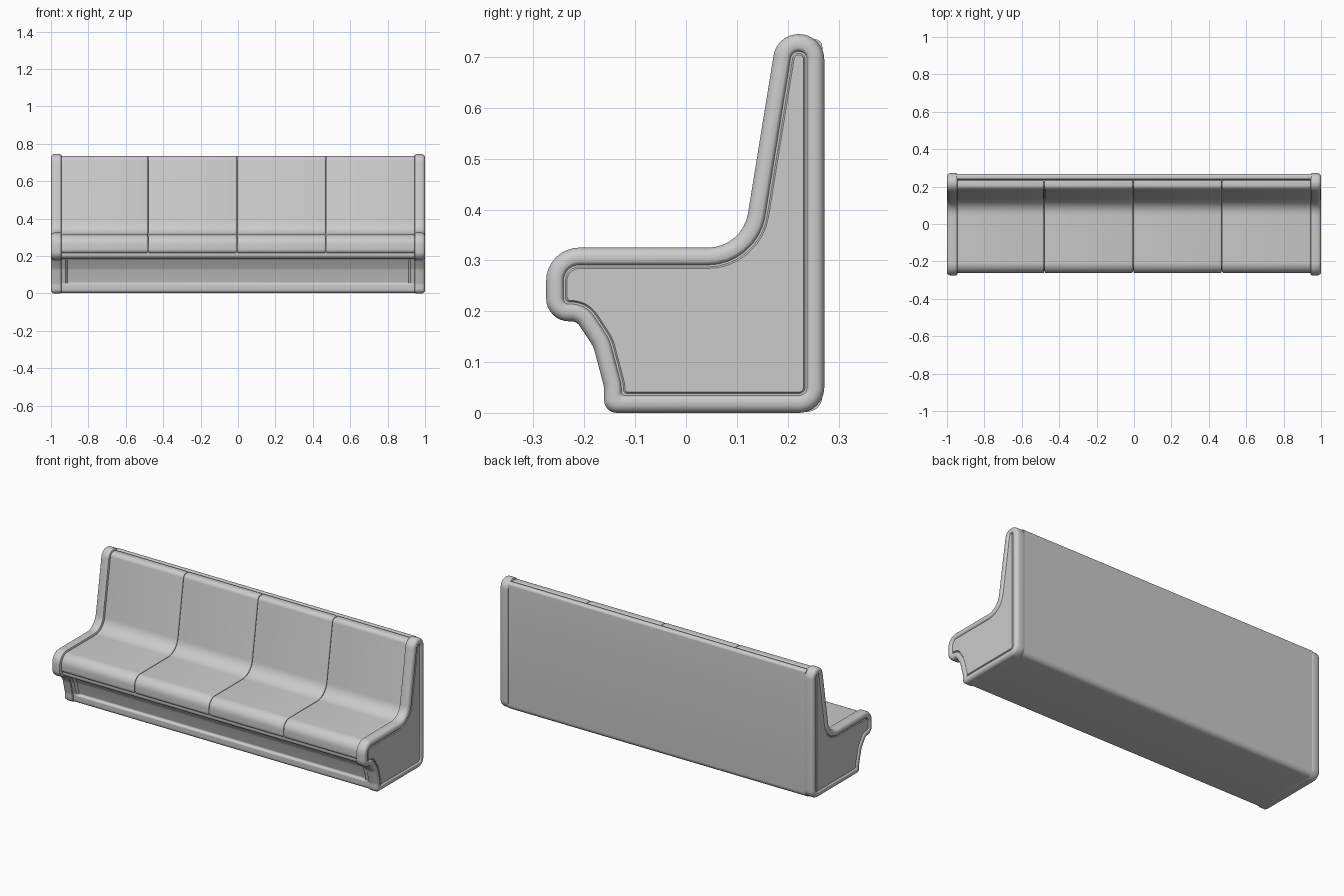
import bpy, bmesh, math
from mathutils import Vector

if "Cube" in bpy.data.objects:
    bpy.data.objects.remove(bpy.data.objects["Cube"], do_unlink=True)

STEPS = 8


def rounded(corners, inset=0.0):
    """Round every (y, z, radius) corner of a counterclockwise outline after insetting it."""
    n = len(corners)
    src = [Vector(c[:2]) for c in corners]
    dirs = [(src[(i + 1) % n] - src[i]).normalized() for i in range(n)]
    pts, tans, turns = [], [], []
    for i in range(n):
        a, b = dirs[i - 1], dirs[i]
        na, nb = Vector((-a.y, a.x)), Vector((-b.y, b.x))
        pts.append(src[i] + (na + nb) * inset / (1 + na.dot(nb)))
        turn = math.atan2(a.x * b.y - a.y * b.x, a.dot(b))
        r = corners[i][2]
        r = max(r - inset, min(r, 0.008)) if turn > 0 else r + inset
        turns.append(turn)
        tans.append(r * math.tan(abs(turn) / 2))
    out = []
    for i in range(n):
        j = (i + 1) % n
        before, after = (pts[i] - pts[i - 1]).length, (pts[j] - pts[i]).length
        t = tans[i] * min(1, before / max(tans[i] + tans[i - 1], 1e-6),
                          after / max(tans[i] + tans[j], 1e-6))
        p, c, q = pts[i] - dirs[i - 1] * t, pts[i], pts[i] + dirs[i] * t
        w = math.cos(turns[i] / 2)
        for k in range(STEPS + 1):
            u = k / STEPS
            f, g, h = (1 - u) ** 2, 2 * u * (1 - u) * w, u * u
            out.append((p * f + c * g + q * h) / (f + g + h))
    return out


def loft(name, rings):
    """Skin a closed body through (corners, inset, x) rings."""
    bm = bmesh.new()
    loops = [[bm.verts.new((x, p.x, p.y)) for p in rounded(corners, inset)]
             for corners, inset, x in rings]
    n = len(loops[0])
    for a, b in zip(loops, loops[1:]):
        for i in range(n):
            j = (i + 1) % n
            bm.faces.new((a[i], a[j], b[j], b[i]))
    bm.faces.new(loops[0])
    bm.faces.new(loops[-1])
    bmesh.ops.remove_doubles(bm, verts=bm.verts, dist=0.0001)
    bmesh.ops.recalc_face_normals(bm, faces=bm.faces)
    mesh = bpy.data.meshes.new(name)
    bm.to_mesh(mesh)
    bm.free()
    obj = bpy.data.objects.new(name, mesh)
    bpy.context.collection.objects.link(obj)
    bpy.ops.object.select_all(action='DESELECT')
    obj.select_set(True)
    bpy.context.view_layer.objects.active = obj
    bpy.ops.object.shade_smooth_by_angle(angle=math.radians(40))
    return obj


# End panels: rounded rim and a grooved outer face
end_outline = [
    (0.272, 0.0, 0.05), (0.272, 0.745, 0.05), (0.179, 0.745, 0.05),
    (0.111, 0.325, 0.08), (-0.275, 0.325, 0.065), (-0.275, 0.18, 0.045),
    (-0.215, 0.18, 0.02), (-0.182, 0.13, 0.06), (-0.161, 0.05, 0.05),
    (-0.161, 0.0, 0.025)]
end_steps = [(0.008, 0.943), (0.002, 0.946), (0.0, 0.952), (0.0, 0.984),
             (0.003, 0.992), (0.008, 0.997), (0.015, 1.0), (0.027, 1.0),
             (0.031, 0.998), (0.034, 0.992), (0.038, 0.992), (0.041, 0.996)]
for side, sign in (("left", 1), ("right", -1)):
    loft(side + "_end_panel", [(end_outline, d, sign * x) for d, x in end_steps])


# Body shell: back, underside and a plinth with a recessed front
def shell_outline(depth):
    return [
        (0.268, 0.002, 0.03), (0.268, 0.735, 0.015), (0.239, 0.735, 0.006),
        (0.239, 0.71, 0.004), (0.2, 0.71, 0.01), (0.135, 0.3, 0.08),
        (-0.25, 0.3, 0.05), (-0.25, 0.188, 0.02),
        (-0.208 + depth, 0.188, 0.02), (-0.175 + depth, 0.13, 0.06),
        (-0.154 + depth, 0.056, 0.008), (-0.153, 0.046, 0.005),
        (-0.153, 0.002, 0.02)]


flush, recessed = shell_outline(0.0), shell_outline(0.012)
loft("body_shell", [(flush, 0, -0.95), (flush, 0, -0.922), (recessed, 0, -0.912),
                    (recessed, 0, 0.912), (flush, 0, 0.922), (flush, 0, 0.95)])

# Four seat cushions with softened edges at the seams
cushion_outline = [
    (0.234, 0.215, 0.01), (0.234, 0.735, 0.008), (0.187, 0.735, 0.025),
    (0.121, 0.315, 0.085), (-0.262, 0.315, 0.055), (-0.262, 0.215, 0.02)]
seams = [-0.947, -0.48, -0.005, 0.47, 0.947]
for number, (a, b) in enumerate(zip(seams, seams[1:]), 1):
    a, b = a + 0.001, b - 0.001
    edge = [(0.009, 0.0), (0.004, 0.001), (0.001, 0.004), (0.0, 0.009)]
    rings = [(cushion_outline, d, a + x) for d, x in edge]
    rings += [(cushion_outline, d, b - x) for d, x in reversed(edge)]
    loft("seat_cushion_%d" % number, rings)
